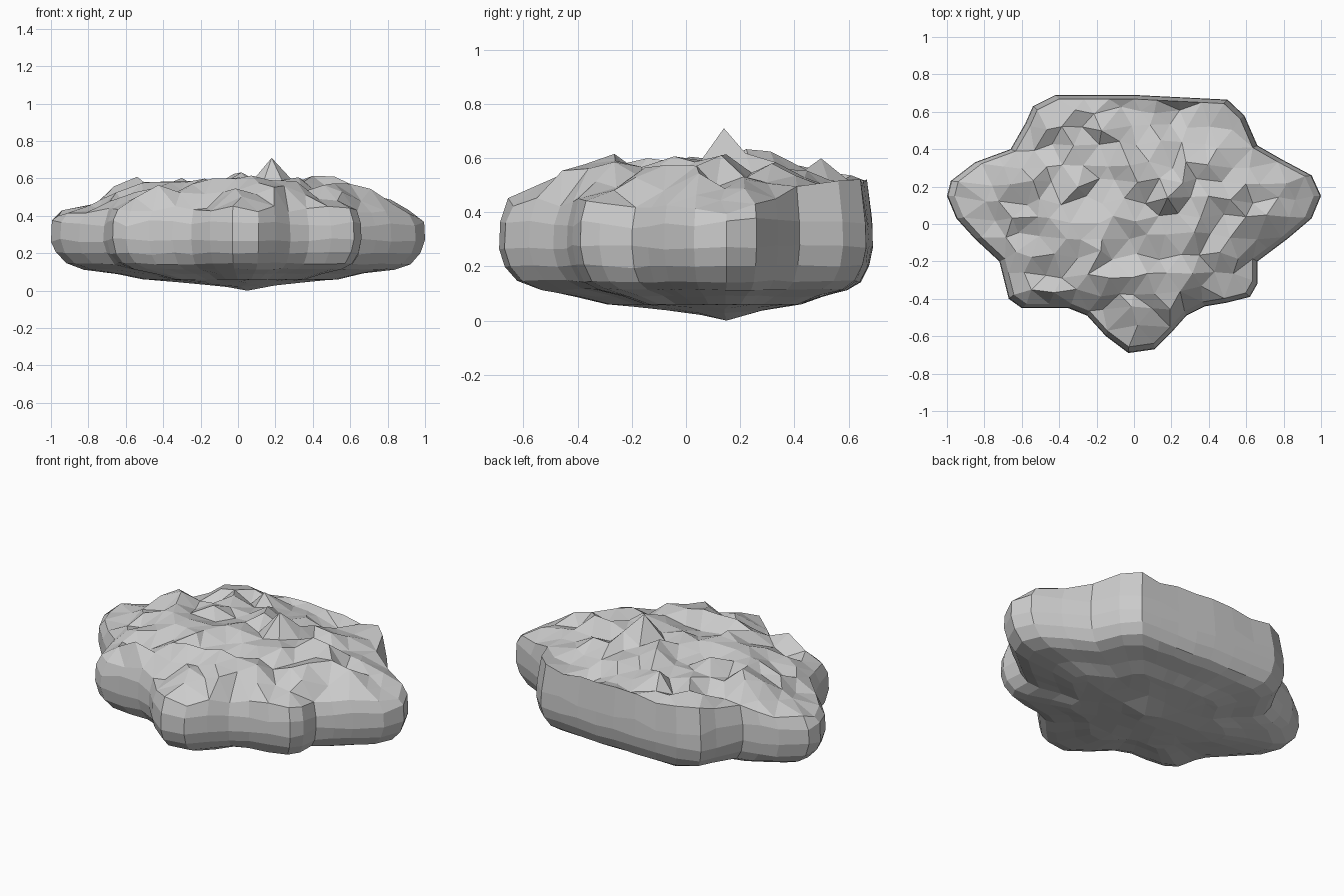
import bpy, bmesh, math, random
from mathutils import Vector
from mathutils.geometry import delaunay_2d_cdt

if "Cube" in bpy.data.objects:
    bpy.data.objects.remove(bpy.data.objects["Cube"])

random.seed(11)
C = Vector((0.03, 0.14))
OUTLINE = [(-.42, .69), (0, .69), (.5, .665), (.59, .58), (.66, .42), (.8, .34), (.95, .26),
           (1, .15), (.95, .03), (.82, -.08), (.66, -.2), (.66, -.32), (.62, -.39), (.5, -.42),
           (.38, -.44), (.28, -.49), (.2, -.58), (.11, -.67), (-.03, -.69), (-.15, -.6),
           (-.25, -.49), (-.35, -.45), (-.6, -.45), (-.67, -.4), (-.7, -.28), (-.72, -.2),
           (-.85, -.08), (-.95, .03), (-1, .15), (-.98, .23), (-.85, .33), (-.66, .4),
           (-.58, .54), (-.54, .63)]

# outline subdivided so that long runs get extra vertices
pts = []
for a, b in zip(OUTLINE, OUTLINE[1:] + OUTLINE[:1]):
    a, b = Vector(a), Vector(b)
    n = max(1, round((b - a).length / 0.13))
    pts += [a.lerp(b, i / n) for i in range(n)]
N = len(pts)


def radial(p):
    """0 at the centre, 1 on the outline."""
    d = Vector(p) - C
    if d.length < 1e-6:
        return 0
    for i in range(N):
        u, v = pts[i] - C, pts[(i + 1) % N] - C
        den = u.x * v.y - u.y * v.x
        a = (d.x * v.y - d.y * v.x) / den
        b = (u.x * d.y - u.y * d.x) / den
        if a >= -1e-9 and b >= -1e-9:
            return a + b
    return 1


bm = bmesh.new()


def ring(s, z, wob=0.0):
    out = []
    for p in pts:
        q = C + (p - C) * s
        out.append(bm.verts.new((q.x, q.y, z + random.uniform(-wob, wob))))
    return out


def rim(s, wob):
    """Upper edge: lower on the lobes, higher along the back."""
    out = []
    for p in pts:
        q = C + (p - C) * s
        z = .44 + .07 * max(0, q.y) / .69 - .06 * max(0, abs(q.x) - .6) / .4
        out.append(bm.verts.new((q.x, q.y, z + random.uniform(-wob, wob))))
    return out


def cap(edge, step, jit, limit, height):
    """Fill a ring with irregular triangles following a height function."""
    verts = list(edge)
    rows = int(1.6 / (step * .87))
    for j in range(rows):
        for i in range(int(2.2 / step)):
            x = -1.1 + (i + .5 * (j % 2)) * step + random.uniform(-jit, jit)
            y = -.75 + j * step * .87 + random.uniform(-jit, jit)
            if radial((x, y)) < limit:
                verts.append(bm.verts.new((x, y, height(x, y))))
    n = len(edge)
    res = delaunay_2d_cdt([v.co.to_2d() for v in verts],
                          [(i, (i + 1) % n) for i in range(n)], [], 1, 1e-6)
    for f in res[2]:
        ids = [res[3][k][0] for k in f]
        if len(set(ids)) > 2:
            bm.faces.new([verts[k] for k in ids])


def craggy_top(x, y):
    s = radial((x, y))
    z = .58 - .13 * s ** 2.5 - .05 * max(0, abs(x) - .6) / .4
    return z + random.triangular(-.06, .075, 0)


def keel(x, y):
    s = radial((x, y))
    return .004 + .056 * min(1, s / .5) ** .8


# stepped underside and steep walls
rings = [ring(.52, .06)]
for s, z, w in [(.66, .09, .003), (.83, .115, .004), (.92, .145, .005), (.975, .2, .008),
                (1, .27, .01), (.995, .36, .02)]:
    rings.append(ring(s, z, w))
rings.append(rim(.96, .02))
for a, b in zip(rings, rings[1:]):
    for i in range(N):
        j = (i + 1) % N
        bm.faces.new((a[i], a[j], b[j], b[i]))

# craggy top, low keel underneath
cap(rings[-1], .112, .028, .89, craggy_top)
cap(rings[0], .13, .015, .46, keel)

# highest peak and lowest point
top = [v for v in bm.verts if v.co.z > .4]
min(top, key=lambda v: (v.co.to_2d() - Vector((.18, .14))).length).co = (.18, .14, .71)
low = [v for v in bm.verts if v.co.z < .06]
min(low, key=lambda v: (v.co.to_2d() - Vector((.05, .15))).length).co = (.05, .15, 0)

bmesh.ops.recalc_face_normals(bm, faces=bm.faces)
mesh = bpy.data.meshes.new("rock")
bm.to_mesh(mesh)
bm.free()
bpy.context.collection.objects.link(bpy.data.objects.new("rock", mesh))
